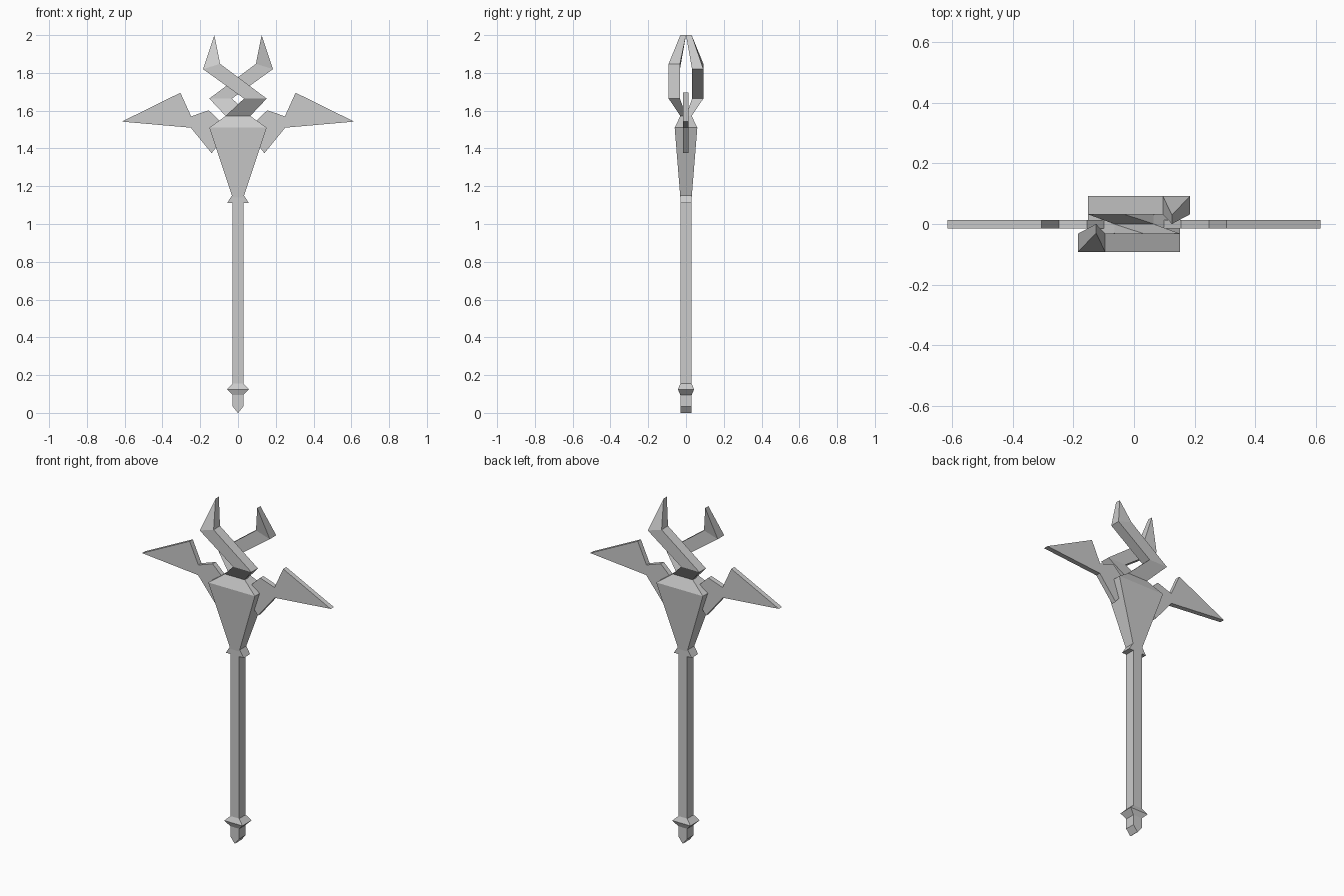
import bpy

old = bpy.data.objects.get("Cube")
if old:
    bpy.data.objects.remove(old)

GREY = (0.6, 0.6, 0.6, 1)
mat = bpy.data.materials.new("plain grey")
mat.use_nodes = True
mat.diffuse_color = GREY
mat.node_tree.nodes["Principled BSDF"].inputs["Base Color"].default_value = GREY


def make(name, verts, faces):
    mesh = bpy.data.meshes.new(name)
    mesh.from_pydata(verts, [], faces)
    mesh.materials.append(mat)
    obj = bpy.data.objects.new(name, mesh)
    bpy.context.collection.objects.link(obj)
    return obj


def stack(name, levels):
    """Four-sided solid through rectangles of (z, half width, half depth)."""
    verts = [(sx * w, sy * d, z) for z, w, d in levels
             for sx, sy in ((-1, -1), (1, -1), (1, 1), (-1, 1))]
    faces = [(3, 2, 1, 0)]
    for k in range(0, 4 * len(levels) - 4, 4):
        faces += [(k + i, k + (i + 1) % 4, k + 4 + (i + 1) % 4, k + 4 + i)
                  for i in range(4)]
    top = 4 * len(levels) - 4
    faces.append((top, top + 1, top + 2, top + 3))
    return make(name, verts, faces)


def slab(name, outline, turn=1):
    """Plate from (x, z, front y, back y) points, turned half round z if -1."""
    n = len(outline)
    verts = [(turn * x, turn * f, z) for x, z, f, b in outline]
    verts += [(turn * x, turn * b, z) for x, z, f, b in outline]
    faces = [tuple(range(n)), tuple(range(2 * n - 1, n - 1, -1))]
    faces += [(i, n + i, n + (i + 1) % n, (i + 1) % n) for i in range(n)]
    return make(name, verts, faces)


# Shaft with a wedge end, and the bulging ring near its foot
stack("shaft", [(0, 0.001, 0.03), (0.035, 0.029, 0.03), (1.16, 0.029, 0.03)])
stack("foot_ring", [(0.095, 0.029, 0.03), (0.125, 0.059, 0.043),
                    (0.155, 0.029, 0.03)])

# Flared collar and the tapered head
stack("collar", [(1.11, 0.058, 0.03), (1.17, 0.02, 0.03)])
stack("head", [(1.14, 0.029, 0.03), (1.51, 0.152, 0.06), (1.572, 0.065, 0.03)])

# Wings, one outline mirrored to the other side
wing = [(0.08, 1.45), (0.14, 1.375), (0.25, 1.51), (0.615, 1.542),
        (0.305, 1.695), (0.248, 1.57), (0.155, 1.602), (0.08, 1.53)]
for side, sign in (("left", 1), ("right", -1)):
    points = [(sign * x, z, -0.015, 0.014) for x, z in wing]
    slab(side + "_wing", points if sign == 1 else points[::-1])

# Crossing prongs, the rear one a half turn of the front one
near, far = (-0.03, 0), (-0.092, -0.032)
prong = [(-0.065, 1.572, *near), (0.065, 1.572, *near), (0.152, 1.664, *far),
         (-0.095, 1.848, *far), (-0.125, 2.0, *near), (-0.185, 1.82, *far),
         (0.032, 1.664, *far)]


def prong_solid(name, turn):
    obj = slab(name, prong, turn)
    n = len(prong)
    # Split both bent sides along the folds: base, arm and tip
    cuts = [(0, 1, 2, 6), (6, 2, 3, 5), (5, 3, 4)]
    verts = [v.co.copy() for v in obj.data.vertices]
    faces = cuts + [tuple(n + i for i in reversed(c)) for c in cuts]
    faces += [(i, n + i, n + (i + 1) % n, (i + 1) % n) for i in range(n)]
    obj.data.clear_geometry()
    obj.data.from_pydata(verts, [], faces)


prong_solid("front_prong", 1)
prong_solid("rear_prong", -1)
